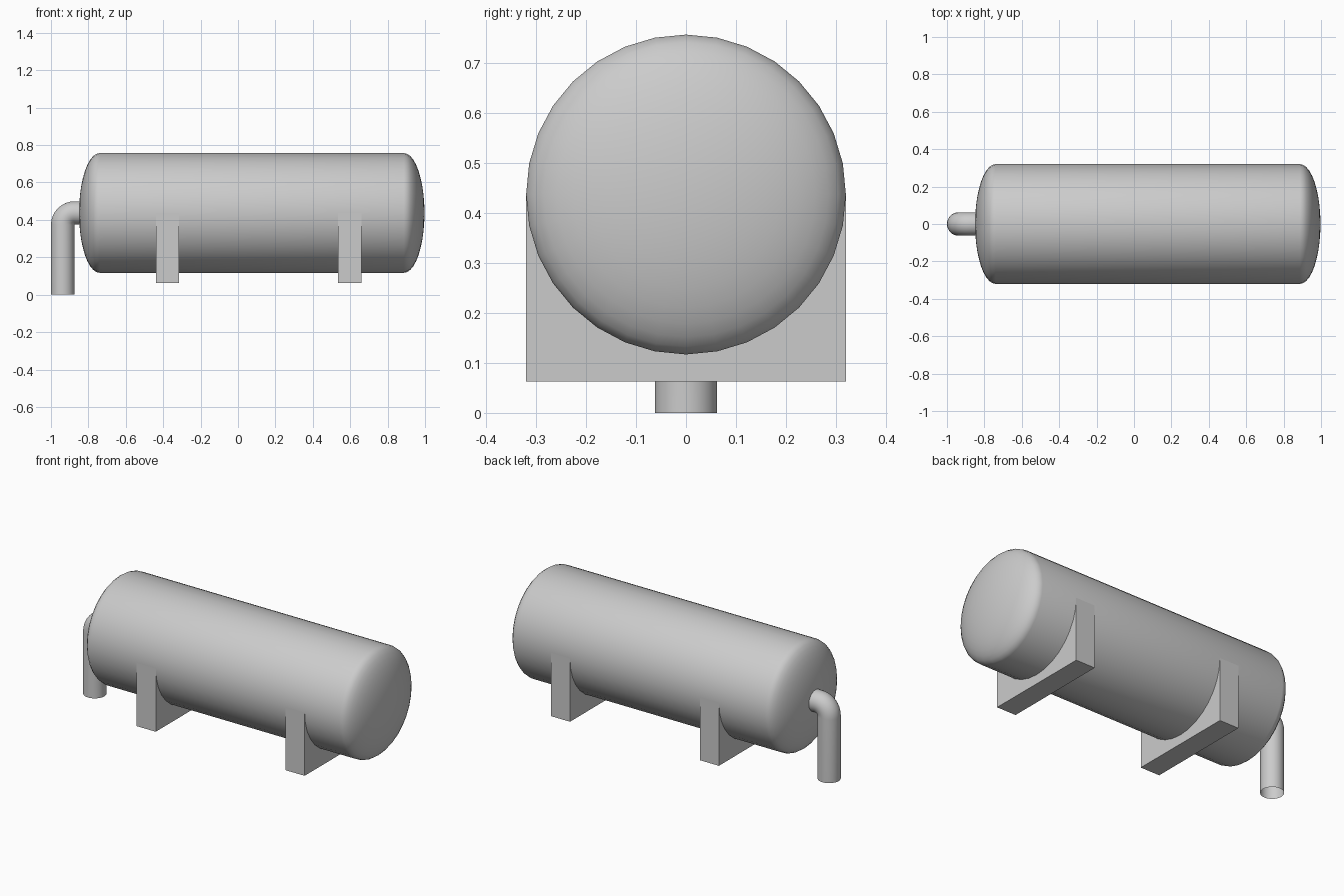
import bpy, bmesh
from math import sin, cos, pi
from mathutils import Vector

if "Cube" in bpy.data.objects:
    bpy.data.objects.remove(bpy.data.objects["Cube"])

SIDES = 32
AXIS_Z = 0.437


def loft(name, rings, cap_start=None, cap_end=None):
    """Skin rings of (centre, up direction, radius); all lie across the xz plane."""
    bm = bmesh.new()
    side = Vector((0, 1, 0))
    loops = []
    for centre, up, r in rings:
        loops.append([bm.verts.new(centre + r * (up * cos(a) + side * sin(a)))
                      for a in (2 * pi * i / SIDES for i in range(SIDES))])
    for a, b in zip(loops, loops[1:]):
        for i in range(SIDES):
            j = (i + 1) % SIDES
            bm.faces.new((a[i], a[j], b[j], b[i]))
    for loop, tip in ((loops[0], cap_start), (loops[-1], cap_end)):
        if tip is not None:
            v = bm.verts.new(tip)
            for i in range(SIDES):
                bm.faces.new((loop[i], loop[(i + 1) % SIDES], v))
    bmesh.ops.recalc_face_normals(bm, faces=bm.faces)
    mesh = bpy.data.meshes.new(name)
    bm.to_mesh(mesh)
    bm.free()
    ob = bpy.data.objects.new(name, mesh)
    bpy.context.collection.objects.link(ob)
    bpy.ops.object.select_all(action='DESELECT')
    ob.select_set(True)
    bpy.context.view_layer.objects.active = ob
    bpy.ops.object.shade_smooth_by_angle(angle=pi / 5)
    return ob


# Tank: horizontal cylinder with shallow elliptical heads
R, HEAD, X0, X1 = 0.32, 0.11, -0.74, 0.887
UP = Vector((0, 0, 1))
STEPS = 10
angles = [pi / 2 * k / STEPS for k in range(STEPS)]
left = [(X0 - HEAD * sin(t), R * cos(t)) for t in reversed(angles)]
right = [(X1 + HEAD * sin(t), R * cos(t)) for t in angles]
loft("tank", [(Vector((x, 0, AXIS_Z)), UP, r) for x, r in left + right],
     Vector((X0 - HEAD, 0, AXIS_Z)), Vector((X1 + HEAD, 0, AXIS_Z)))

# Outlet pipe: open foot, vertical run, tight elbow, short run into the head
PR, BEND = 0.0625, 0.064
px = -1 + PR
bend_centre = Vector((px + BEND, 0, AXIS_Z - BEND))
rings = [(Vector((px, 0, 0)), Vector((-1, 0, 0)), PR)]
for k in range(9):
    t = pi / 2 * k / 8
    out = Vector((-cos(t), 0, sin(t)))
    rings.append((bend_centre + BEND * out, out, PR))
rings.append((Vector((-0.82, 0, AXIS_Z)), UP, PR))
loft("outlet_pipe", rings)

# Two saddle supports under the tank
for name, x in (("left_saddle", -0.377), ("right_saddle", 0.598)):
    bottom = 0.0625
    bpy.ops.mesh.primitive_cube_add(size=1, location=(x, 0, (bottom + AXIS_Z) / 2))
    ob = bpy.context.object
    ob.name = name
    ob.scale = (0.125, 2 * R, AXIS_Z - bottom)
    bpy.ops.object.transform_apply(location=False, rotation=False, scale=True)
